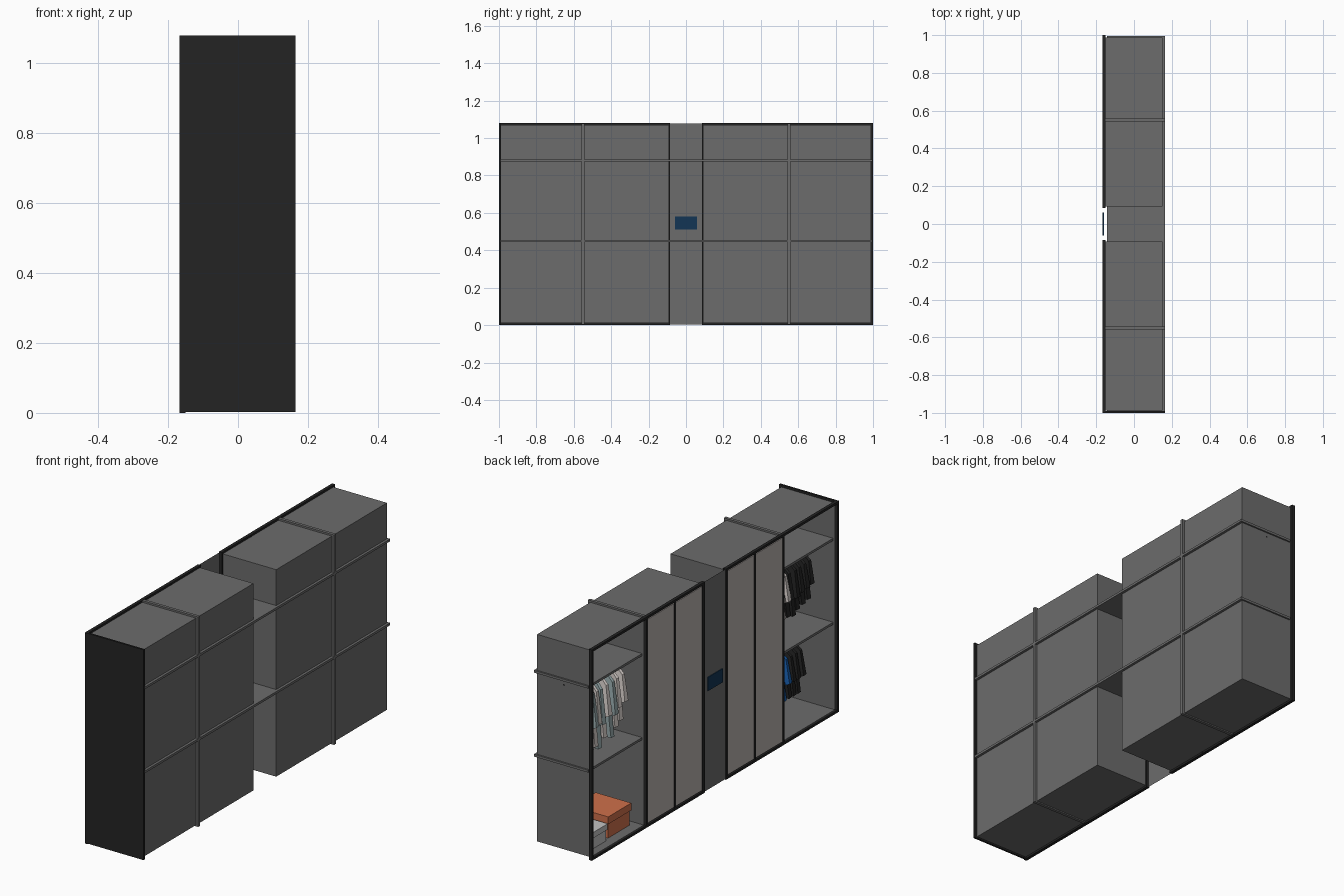
import bpy, bmesh, math, random
from mathutils import Matrix

if "Cube" in bpy.data.objects:
    bpy.data.objects.remove(bpy.data.objects["Cube"])
random.seed(4)

def mat(name, r, g, b):
    m = bpy.data.materials.new(name)
    m.diffuse_color = (r, g, b, 1)
    m.use_nodes = True
    m.node_tree.nodes["Principled BSDF"].inputs["Base Color"].default_value = m.diffuse_color
    return m

GRAY = mat("carcass gray", 0.15, 0.15, 0.15)
BLACK = mat("frame black", 0.017, 0.017, 0.017)
DOOR = mat("door beige gray", 0.48, 0.44, 0.42)
NAVY = mat("screen navy", 0.006, 0.035, 0.09)
BLUE = mat("cloth blue", 0.01, 0.12, 0.45)
WHITE = mat("cloth off white", 0.72, 0.66, 0.63)
TEAL = mat("cloth pale teal", 0.33, 0.43, 0.44)
ORANGE = mat("box orange", 0.62, 0.16, 0.07)
SILVER = mat("light gray", 0.55, 0.55, 0.55)

def finish(bm, name, m):
    me = bpy.data.meshes.new(name)
    bmesh.ops.recalc_face_normals(bm, faces=bm.faces)
    bm.to_mesh(me)
    bm.free()
    me.materials.append(m)
    ob = bpy.data.objects.new(name, me)
    bpy.context.collection.objects.link(ob)
    return ob

def box(name, x0, x1, y0, y1, z0, z1, m, open_front=False):
    y0, y1 = min(y0, y1), max(y0, y1)
    bm = bmesh.new()
    bmesh.ops.create_cube(bm, size=1)
    for v in bm.verts:
        v.co = (x1 if v.co.x > 0 else x0, y1 if v.co.y > 0 else y0, z1 if v.co.z > 0 else z0)
    if open_front:
        front = [f for f in bm.faces if f.calc_center_median().x < x0 + 1e-5]
        bmesh.ops.delete(bm, geom=front, context='FACES')
    return finish(bm, name, m)

def rod(name, x, y, z, r, length, axis, m):
    bm = bmesh.new()
    rot = Matrix.Rotation(math.pi / 2, 4, 'X') if axis == 'Y' else Matrix()
    bmesh.ops.create_cone(bm, cap_ends=True, segments=12, radius1=r, radius2=r, depth=length,
                          matrix=Matrix.Translation((x, y, z)) @ rot)
    return finish(bm, name, m)

XF, XB = -0.167, 0.165      # front and back of the whole unit

for s, side in ((1, "left"), (-1, "right")):
    # open-fronted carcass
    box(side + "_carcass", -0.153, 0.152, s * 0.092, s * 0.988, 0.01, 1.07, GRAY, True)
    # upright between open bay and doors
    box(side + "_divider", -0.15, XB, s * 0.542, s * 0.558, 0.004, 1.079, GRAY)
    # black front frame: rails, then stiles
    for z in (0.0, 1.068):
        box(side + "_rail", XF, -0.151, s * 0.085, s * 1.0, z, z + 0.012, BLACK)
    for a, b in ((0.085, 0.103), (0.318, 0.330), (0.545, 0.560), (0.986, 1.0)):
        box(side + "_stile", XF, -0.15, s * a, s * b, 0.0, 1.08, BLACK)
    # two tall doors
    for a, b in ((0.103, 0.318), (0.330, 0.545)):
        box(side + "_door", -0.164, -0.153, s * a, s * b, 0.018, 1.062, DOOR)
    # hanging rail and small ceiling lamps in the open bay
    rod(side + "_hanging_rail", 0.0, s * 0.773, 0.852, 0.005, 0.43, 'Y', BLACK)
    for y in (0.68, 0.86):
        rod(side + "_lamp", 0.0, s * y, 1.065, 0.014, 0.008, 'Z', SILVER)
rod("lower_hanging_rail", 0.0, -0.773, 0.422, 0.005, 0.43, 'Y', BLACK)

# shelves run through the full length
for z in (0.45, 0.88):
    box("long_shelf", -0.142, XB, -0.99, 0.996, z - 0.006, z + 0.006, GRAY)

# black end panel, only on one end
box("end_panel", XF, XB, -1.0, -0.99, 0.003, 1.08, BLACK)

# thin centre panel with a screen through it
bm = bmesh.new()
bm.faces.new([bm.verts.new((-0.163, y, z)) for y, z in
              ((-0.09, 0.003), (0.09, 0.003), (0.09, 1.078), (-0.09, 1.078))])
finish(bm, "centre_panel", GRAY)
box("screen", -0.167, -0.160, -0.06, 0.06, 0.51, 0.58, NAVY)

# garment: half outline (half width, drop fraction), mirrored, slightly folded
HALF = [(0.018, 0.0), (0.06, 0.05), (0.085, 0.13), (0.105, 0.62), (0.083, 0.65),
        (0.07, 0.35), (0.068, 0.7), (0.078, 1.0)]

def garment(y, top, length, m, thick=0.022):
    bm = bmesh.new()
    pts = HALF + [(-w, d) for w, d in reversed(HALF)]
    vs = [bm.verts.new((w, 0, -d * length)) for w, d in pts]
    f = bm.faces.new(vs)
    r = bmesh.ops.extrude_face_region(bm, geom=[f])
    top_vs = {v for v in r['geom'] if isinstance(v, bmesh.types.BMVert)}
    bmesh.ops.triangulate(bm, faces=[f for f in bm.faces if len(f.verts) > 4])
    turn = Matrix.Rotation(random.uniform(-0.15, 0.15), 4, 'Z')
    for v in bm.verts:
        d = -v.co.z / length
        half = thick * (0.25 + 0.35 * min(1, d * 3))
        v.co.y = (half if v in top_vs else -half) + 0.005 * math.sin(v.co.x * 60 + y * 40) * d
        v.co = turn @ v.co
        v.co.x -= 0.01
        v.co.y += y
        v.co.z += top
    finish(bm, "garment", m)
    # hanger hook above the collar
    rod("hanger_hook", 0.0, y, top + 0.012, 0.002, 0.03, 'Z', SILVER)

for i, (m, l) in enumerate(((WHITE, 0.27), (WHITE, 0.29), (TEAL, 0.33), (WHITE, 0.31),
                            (TEAL, 0.35), (WHITE, 0.33), (TEAL, 0.34))):
    garment(0.635 + i * 0.043, 0.835, l, m)
for i, (m, l) in enumerate(((WHITE, 0.25), (WHITE, 0.26), (BLACK, 0.26), (BLACK, 0.27),
                            (BLACK, 0.25), (BLACK, 0.24), (BLACK, 0.23))):
    garment(-0.625 - i * 0.042, 0.835, l, m)
for i, m in enumerate((BLUE, BLUE, BLACK, BLACK, BLACK)):
    garment(-0.63 - i * 0.04, 0.405, 0.25, m)

# lidded storage boxes on the floor of the left bay
def storage(name, x0, x1, y0, y1, h, m):
    box(name + "_body", x0, x1, y0, y1, 0.012, h * 0.7, m)
    box(name + "_lid", x0 - 0.006, x1 + 0.006, y0 - 0.006, y1 + 0.006, h * 0.7, h, m)

storage("orange_box", -0.10, 0.09, 0.60, 0.775, 0.125, ORANGE)
storage("gray_box", -0.11, 0.05, 0.805, 0.95, 0.10, SILVER)
